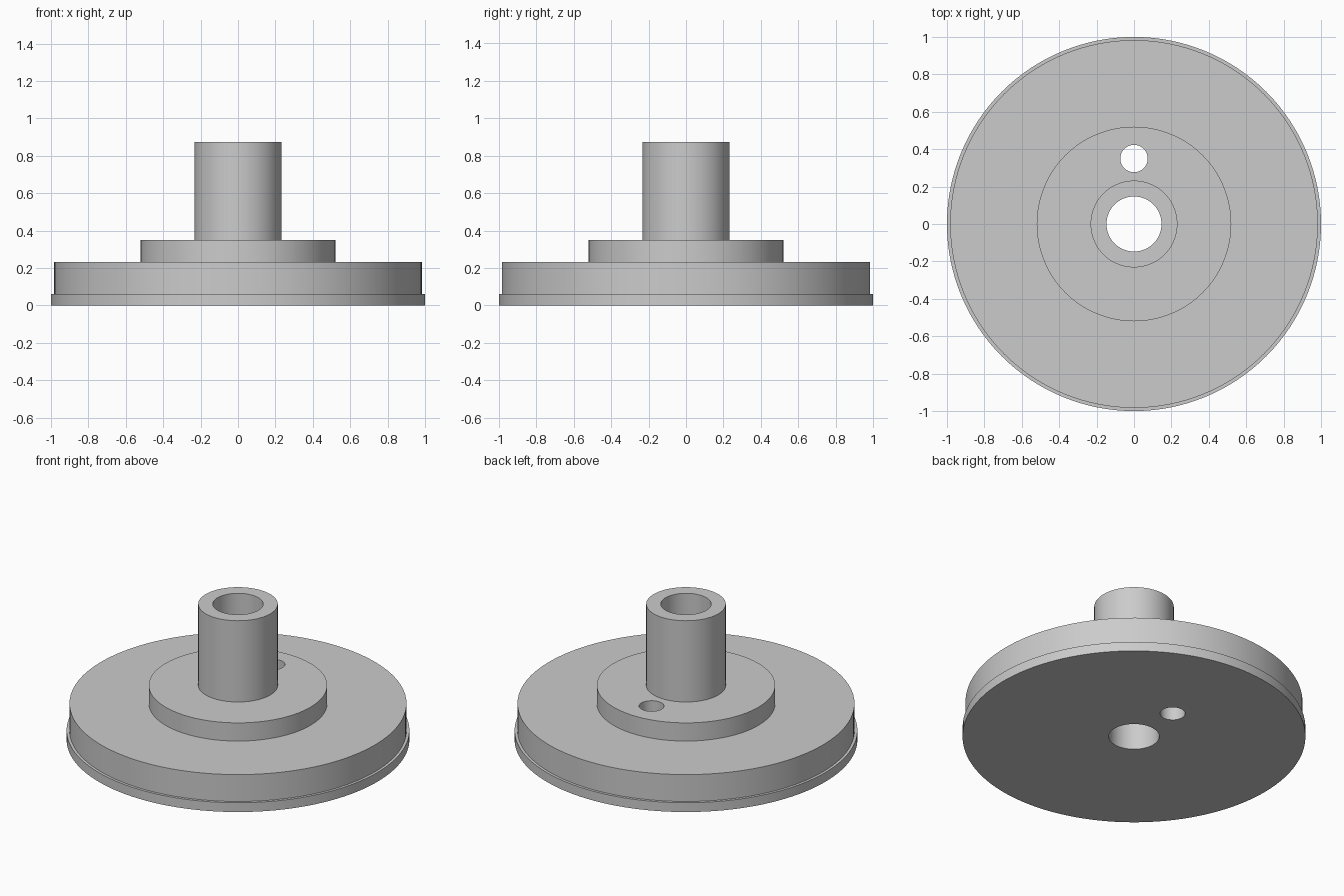
import bpy
import bmesh
from math import radians
from mathutils import Matrix, Vector

if "Cube" in bpy.data.objects:
    bpy.data.objects.remove(bpy.data.objects["Cube"], do_unlink=True)

SEGMENTS = 128

grey = bpy.data.materials.new("plain_grey")
grey.use_nodes = True
colour = (0.6, 0.6, 0.6, 1)
grey.diffuse_color = colour
grey.node_tree.nodes["Principled BSDF"].inputs["Base Color"].default_value = colour


def add_object(name, bm):
    bmesh.ops.recalc_face_normals(bm, faces=bm.faces)
    mesh = bpy.data.meshes.new(name)
    bm.to_mesh(mesh)
    bm.free()
    mesh.materials.append(grey)
    obj = bpy.data.objects.new(name, mesh)
    bpy.context.collection.objects.link(obj)
    return obj


def lathe(name, profile):
    """Spin a closed (radius, height) profile around z."""
    bm = bmesh.new()
    verts = [bm.verts.new((r, 0, z)) for r, z in profile]
    edges = [bm.edges.new((a, b)) for a, b in zip(verts, verts[1:] + verts[:1])]
    bmesh.ops.spin(bm, geom=verts + edges, cent=(0, 0, 0), axis=(0, 0, 1),
                   angle=radians(360), steps=SEGMENTS, use_merge=True)
    bmesh.ops.remove_doubles(bm, verts=bm.verts, dist=0.0001)
    return add_object(name, bm)


# Lipped disc, raised flange and hollow hub in one turned piece
bore, hub, flange, disc, lip = 0.147, 0.232, 0.52, 0.983, 1.0
wheel = lathe("flanged_hub_disc", [
    (bore, 0), (lip, 0), (lip, 0.06), (disc, 0.06), (disc, 0.233),
    (flange, 0.233), (flange, 0.35), (hub, 0.35), (hub, 0.873), (bore, 0.873)])

# Off-centre pin hole through the flange and disc
bm = bmesh.new()
bmesh.ops.create_cone(bm, cap_ends=True, segments=64, radius1=0.073, radius2=0.073,
                      depth=1, matrix=Matrix.Translation(Vector((0, 0.35, 0.2))))
cutter = add_object("pin_hole_cutter", bm)
cutter.hide_render = True

cut = wheel.modifiers.new("pin_hole", "BOOLEAN")
cut.operation = "DIFFERENCE"
cut.solver = "EXACT"
cut.object = cutter

# Bake the hole, drop the cutter and smooth the round walls
bpy.ops.object.select_all(action="DESELECT")
wheel.select_set(True)
bpy.context.view_layer.objects.active = wheel
bpy.ops.object.modifier_apply(modifier=cut.name)
bpy.data.objects.remove(cutter, do_unlink=True)
bpy.ops.object.shade_smooth_by_angle(angle=radians(30))
